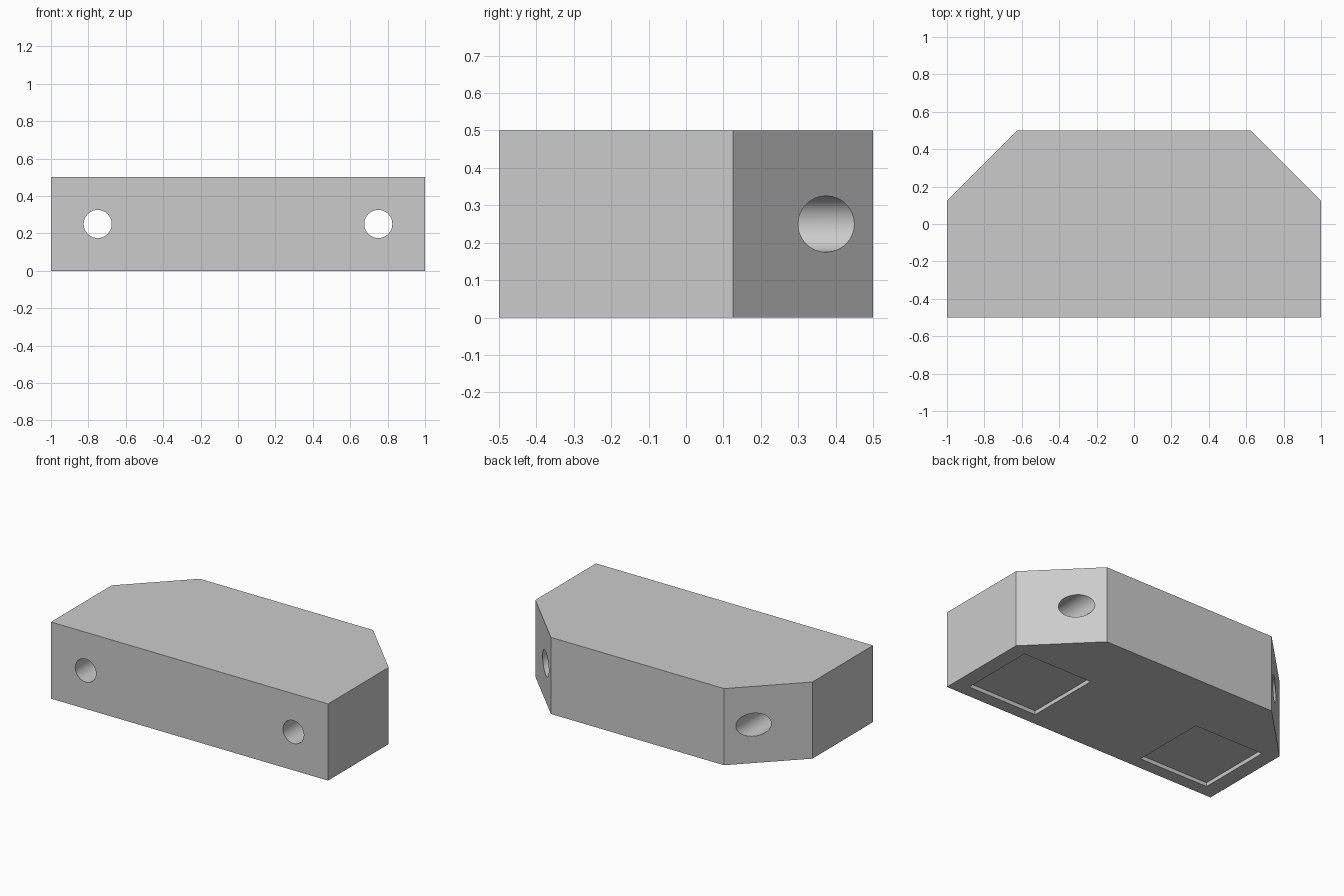
import bpy
import bmesh
import math

cube = bpy.data.objects.get("Cube")
if cube:
    bpy.data.objects.remove(cube, do_unlink=True)

# Plain grey material
grey = bpy.data.materials.new("light_grey")
grey.use_nodes = True
colour = (0.6, 0.6, 0.6, 1)
grey.diffuse_color = colour
grey.node_tree.nodes["Principled BSDF"].inputs["Base Color"].default_value = colour

# Block: plan outline with chamfered back corners, extruded upward
half = [(1, -0.5), (1, 0.125), (0.625, 0.5)]
outline = half + [(-x, y) for x, y in reversed(half)]
bm = bmesh.new()
base = bm.faces.new([bm.verts.new((x, y, 0)) for x, y in outline])
top = bmesh.ops.extrude_face_region(bm, geom=[base])["geom"]
bmesh.ops.translate(bm, vec=(0, 0, 0.5),
                    verts=[v for v in top if isinstance(v, bmesh.types.BMVert)])
bmesh.ops.recalc_face_normals(bm, faces=bm.faces)
mesh = bpy.data.meshes.new("block")
bm.to_mesh(mesh)
bm.free()
mesh.materials.append(grey)
block = bpy.data.objects.new("block", mesh)
bpy.context.collection.objects.link(block)


def cut(cutter):
    """Subtract the active primitive from the block, then discard it."""
    cutter.hide_render = True
    cutter.data.materials.append(grey)
    bpy.ops.object.select_all(action="DESELECT")
    bpy.context.view_layer.objects.active = block
    block.select_set(True)
    mod = block.modifiers.new("cut", "BOOLEAN")
    mod.operation = "DIFFERENCE"
    mod.solver = "EXACT"
    mod.object = cutter
    bpy.ops.object.modifier_apply(modifier=mod.name)
    bpy.data.objects.remove(cutter, do_unlink=True)


RECESS_DEPTH = 0.025
for side in (-1, 1):
    # Bolt hole running front to back
    bpy.ops.mesh.primitive_cylinder_add(vertices=64, radius=0.075, depth=2,
                                        location=(side * 0.75, 0, 0.25),
                                        rotation=(math.pi / 2, 0, 0))
    cut(bpy.context.object)
    # Shallow square recess in the underside
    bpy.ops.mesh.primitive_cube_add(size=1, location=(side * 0.65, -0.167, 0))
    recess = bpy.context.object
    recess.scale = (0.5, 0.5, 2 * RECESS_DEPTH)
    cut(recess)

# Round hole walls, crisp block edges
block.select_set(True)
bpy.ops.object.shade_smooth_by_angle(angle=math.radians(30))
